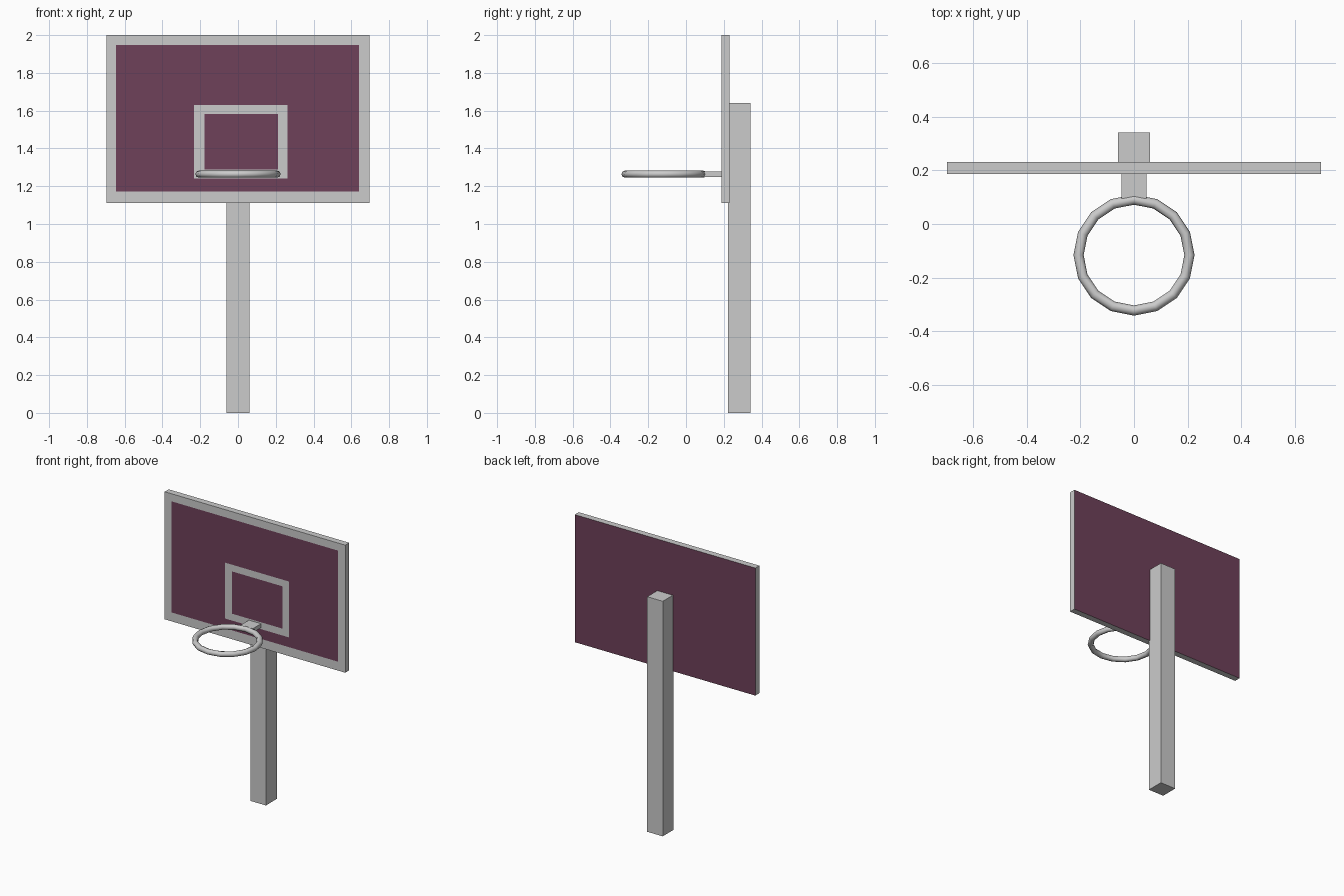
import bpy, bmesh, math

if "Cube" in bpy.data.objects:
    bpy.data.objects.remove(bpy.data.objects["Cube"])

purple = bpy.data.materials.new("board_purple")
purple.diffuse_color = (0.156, 0.052, 0.10, 1)
purple.use_nodes = True
purple.node_tree.nodes["Principled BSDF"].inputs["Base Color"].default_value = purple.diffuse_color
grey = bpy.data.materials.new("board_grey")
grey.diffuse_color = (0.8, 0.8, 0.8, 1)
grey.use_nodes = True
grey.node_tree.nodes["Principled BSDF"].inputs["Base Color"].default_value = grey.diffuse_color


def add_object(name, bm, mats=()):
    bmesh.ops.recalc_face_normals(bm, faces=bm.faces[:])
    mesh = bpy.data.meshes.new(name)
    bm.to_mesh(mesh)
    bm.free()
    for m in mats:
        mesh.materials.append(m)
    obj = bpy.data.objects.new(name, mesh)
    bpy.context.collection.objects.link(obj)
    return obj


def box(name, x, y, z):
    bm = bmesh.new()
    bmesh.ops.create_cube(bm, size=1)
    for v in bm.verts:
        for i, (lo, hi) in enumerate((x, y, z)):
            v.co[i] = hi if v.co[i] > 0 else lo
    return add_object(name, bm)


# Post and rim bracket
box("post", (-0.06, 0.06), (0.222, 0.342), (0, 1.64))
box("rim_bracket", (-0.047, 0.047), (0.095, 0.19), (1.25, 1.278))

# Backboard: one slab cut along the painted lines, coloured per face
X = (-0.697, -0.645, -0.232, -0.177, 0.211, 0.263, 0.64, 0.697)
Z = (1.11, 1.172, 1.24, 1.288, 1.583, 1.63, 1.947, 2.0)
FRONT, BACK = 0.187, 0.231
bm = bmesh.new()
bmesh.ops.create_cube(bm, size=1)
for v in bm.verts:
    v.co.x = X[-1] if v.co.x > 0 else X[0]
    v.co.y = BACK if v.co.y > 0 else FRONT
    v.co.z = Z[-1] if v.co.z > 0 else Z[0]
for axis, cuts in (((1, 0, 0), X[1:-1]), ((0, 0, 1), Z[1:-1])):
    for c in cuts:
        bmesh.ops.bisect_plane(bm, geom=bm.verts[:] + bm.edges[:] + bm.faces[:],
                               plane_co=[a * c for a in axis], plane_no=axis)
bm.normal_update()


def inside(p, i):
    return X[i] < p.x < X[-1 - i] and Z[i] < p.z < Z[-1 - i]


for f in bm.faces:
    p = f.calc_center_median()
    if f.normal.y > 0.5:
        f.material_index = 1
    elif f.normal.y < -0.5:
        target_line = inside(p, 2) and not inside(p, 3)
        f.material_index = int(inside(p, 1) and not target_line)
add_object("backboard", bm, (grey, purple))

# Rim: 16-sided ring with an eight-sided tube
bpy.ops.mesh.primitive_torus_add(major_segments=16, minor_segments=8,
                                 major_radius=0.207, minor_radius=0.019,
                                 location=(0, -0.116, 1.264))
rim = bpy.context.object
rim.name = "rim"
bpy.ops.object.shade_smooth_by_angle(angle=math.radians(60))
